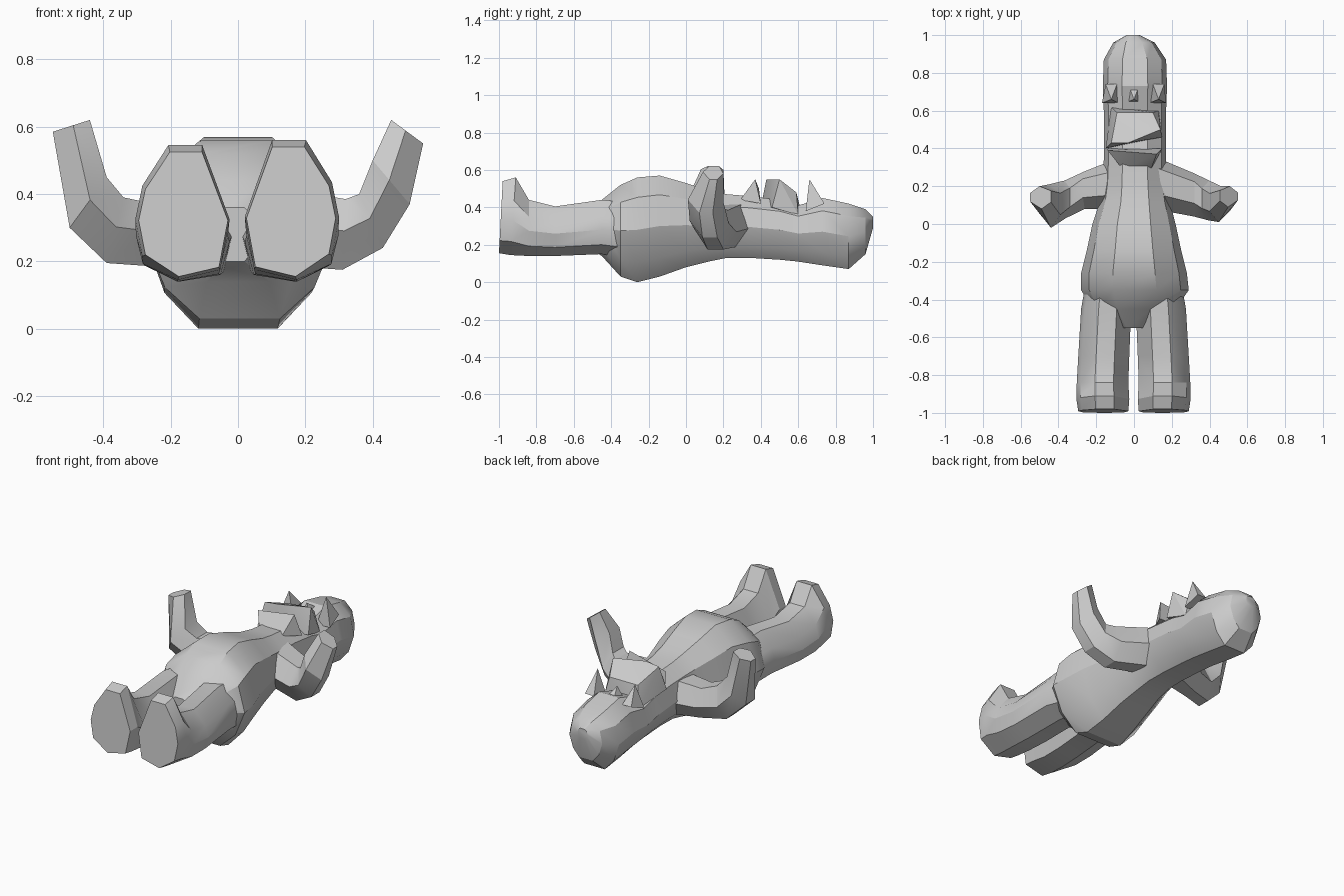
import bpy, bmesh, math
from mathutils import Vector

if "Cube" in bpy.data.objects:
    bpy.data.objects.remove(bpy.data.objects["Cube"])

grey = bpy.data.materials.new("clay grey")
grey.diffuse_color = (0.6, 0.6, 0.6, 1)
grey.use_nodes = True
grey.node_tree.nodes["Principled BSDF"].inputs["Base Color"].default_value = grey.diffuse_color


def finish(name, bm):
    bmesh.ops.recalc_face_normals(bm, faces=bm.faces)
    me = bpy.data.meshes.new(name)
    bm.to_mesh(me)
    bm.free()
    me.materials.append(grey)
    ob = bpy.data.objects.new(name, me)
    bpy.context.collection.objects.link(ob)
    bpy.ops.object.select_all(action='DESELECT')
    bpy.context.view_layer.objects.active = ob
    ob.select_set(True)
    bpy.ops.object.shade_smooth_by_angle(angle=math.radians(28))
    return ob


def loft(name, rings):
    """Skin a list of equal point rings and close both ends."""
    bm = bmesh.new()
    vs = [[bm.verts.new(p) for p in r] for r in rings]
    n = len(vs[0])
    for a, b in zip(vs, vs[1:]):
        for i in range(n):
            j = (i + 1) % n
            bm.faces.new((a[i], a[j], b[j], b[i]))
    bm.faces.new(vs[0])
    bm.faces.new(vs[-1][::-1])
    return finish(name, bm)


def section(profile, y, x0, x1, z0, z1, lean=0):
    """Profile scaled into a box across the body; lean shifts the top in y."""
    return [((x0 + x1) / 2 + u * (x1 - x0) / 2,
             y + lean * (v + 1) / 2,
             (z0 + z1) / 2 + v * (z1 - z0) / 2) for u, v in profile]


# torso and head in one skin
BODY = [(-.4, 1), (.4, 1), (.85, .62), (1, 0), (.78, -.62),
        (.42, -1), (-.42, -1), (-.78, -.62), (-1, 0), (-.85, .62)]
body = [(-.55, -.08, .06, .20, .36), (-.45, -.22, .22, .14, .44),
        (-.35, -.28, .29, .03, .52), (-.26, -.28, .28, .00, .56),
        (-.14, -.25, .25, .03, .57), (.0, -.22, .22, .08, .53),
        (.12, -.18, .19, .11, .49), (.22, -.165, .175, .13, .47),
        (.34, -.16, .17, .13, .46), (.50, -.16, .17, .12, .44),
        (.60, -.16, .17, .11, .41), (.73, -.165, .175, .09, .45),
        (.87, -.16, .17, .07, .42), (.96, -.11, .11, .15, .39),
        (1.0, -.04, .03, .29, .35)]
loft("torso_and_head", [section(BODY, *s) for s in body])

# legs with upturned feet
LEG = [(-.42, 1), (.3, 1), (.85, .4), (1, -.1), (.85, -.65),
       (.1, -1), (-.8, -.85), (-1, -.1)]
leg = [(-.25, .02, .24, .12, .42, 0), (-.45, .01, .275, .15, .44, 0),
       (-.70, .02, .29, .14, .405, 0), (-.84, .025, .298, .14, .44, 0),
       (-.94, .02, .30, .145, .56, .03), (-1.0, .025, .29, .155, .54, .02)]
for side, m in (("right", 1), ("left", -1)):
    rings = []
    for y, x0, x1, z0, z1, lean in leg:
        # the left foot is set a little further from the middle and lower
        d = 0 if m > 0 else -.005
        dz = 0 if m > 0 or z1 < .5 else -.015
        rings.append([(m * x + d, p, z) for x, p, z in
                      section(LEG, y, x0, x1, z0, z1 + dz, lean)])
    loft(side + "_leg", rings)

# bent arms: each ring spans a lower and an upper (x, z) point and a y range
ARM = [(-1, -.35), (-1, .4), (-.1, 1), (1, .6), (1, -.4), (.1, -1)]


def arm(name, stations):
    rings = []
    for lx, lz, hx, hz, y0, y1 in stations:
        rings.append([((lx + hx) / 2 + u * (hx - lx) / 2,
                       (y0 + y1) / 2 + v * (y1 - y0) / 2,
                       (lz + hz) / 2 + u * (hz - lz) / 2) for u, v in ARM])
    loft(name, rings)


arm("right_arm", [(.10, .19, .10, .42, .08, .36), (.31, .175, .32, .385, .04, .27),
                  (.43, .24, .36, .40, .02, .23), (.51, .37, .40, .50, .01, .20),
                  (.55, .55, .455, .62, .09, .20)])
arm("left_arm", [(-.10, .19, .0, .42, .08, .36), (-.25, .185, -.27, .375, .08, .28),
                 (-.39, .195, -.34, .39, .03, .23), (-.50, .30, -.39, .45, -.02, .21),
                 (-.55, .585, -.44, .62, .08, .20)])


def hull(name, pts):
    bm = bmesh.new()
    for p in pts:
        bm.verts.new(p)
    res = bmesh.ops.convex_hull(bm, input=bm.verts)
    loose = {v for v in res["geom_interior"] + res["geom_unused"]
             if isinstance(v, bmesh.types.BMVert)}
    bmesh.ops.delete(bm, geom=list(loose), context='VERTS')
    return finish(name, bm)


# chin ridge, muzzle block and brow points
hull("chin", [(-.06, .29, .44), (.09, .29, .44), (-.14, .40, .42), (.15, .40, .42),
              (-.14, .39, .50), (.12, .37, .55), (.0, .37, .50)])
hull("muzzle", [(-.15, .40, .40), (.15, .46, .40), (-.12, .62, .36), (.13, .60, .36),
                (-.12, .43, .54), (.14, .50, .55), (-.09, .59, .48), (.10, .59, .48),
                (-.03, .43, .55)])
for x, top in ((-.12, .52), (.13, .55), (0, .48)):
    hull("brow_point", [(x - .05, .64, .38), (x + .04, .64, .38),
                        (x, .66, top), (x - .03, .74, .42), (x + .03, .74, .42)])
